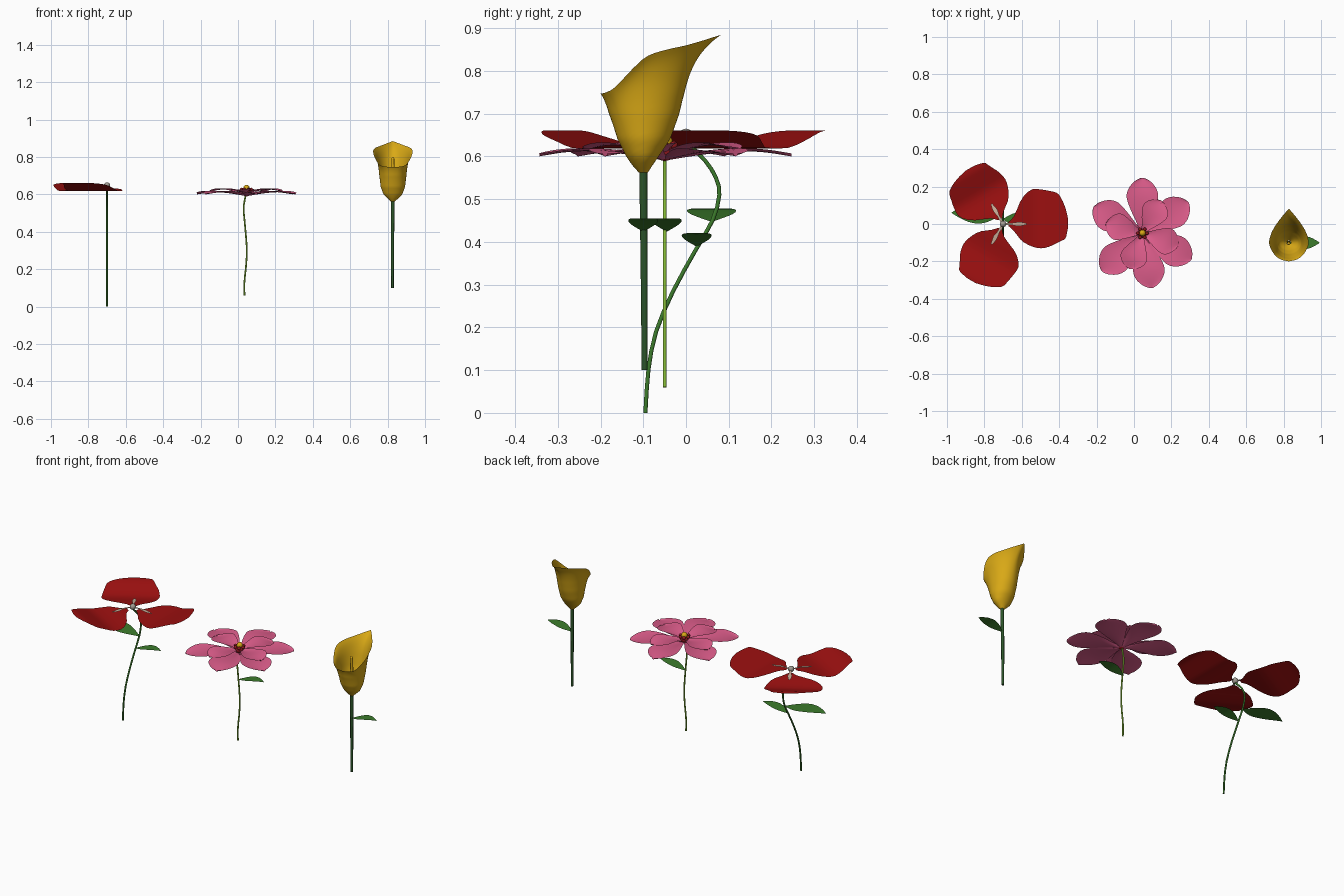
import bpy, bmesh, math
from mathutils import Vector, Matrix

if "Cube" in bpy.data.objects:
    bpy.data.objects.remove(bpy.data.objects["Cube"])


def material(name, rgb):
    m = bpy.data.materials.new(name)
    m.diffuse_color = (*rgb, 1)
    m.use_nodes = True
    m.node_tree.nodes["Principled BSDF"].inputs["Base Color"].default_value = m.diffuse_color
    return m


RED = material("petal red", (.33, .005, .005))
PINK = material("petal pink", (.73, .11, .26))
YELLOW = material("golden yellow", (.70, .40, .008))
LEAF = material("leaf green", (.045, .20, .025))
DARK = material("dark stem green", (.025, .09, .022))
LIME = material("lime stem green", (.25, .52, .04))
BEIGE = material("stamen beige", (.60, .42, .32))
GREY = material("bead grey", (.36, .33, .29))
CRIMSON = material("calyx crimson", (.30, .01, .015))


def spline(table, n):
    """Resample a table of tuples with a Catmull-Rom curve."""
    pts = [Vector(p) for p in table]
    out = []
    for k in range(n + 1):
        f = k / n * (len(pts) - 1)
        i = min(int(f), len(pts) - 2)
        t = f - i
        p1, p2 = pts[i], pts[i + 1]
        p0 = pts[i - 1] if i else p1 * 2 - p2
        p3 = pts[i + 2] if i + 2 < len(pts) else p2 * 2 - p1
        out.append(.5 * (2 * p1 + (p2 - p0) * t + (2 * p0 - 5 * p1 + 4 * p2 - p3) * t * t
                         + (3 * p1 - p0 - 3 * p2 + p3) * t ** 3))
    return out


def grid(name, rows, mat, closed=False, caps=False):
    """Skin rows of points into one smooth surface."""
    m = len(rows[0])
    verts = [p for r in rows for p in r]
    faces = []
    for i in range(len(rows) - 1):
        for j in range(m if closed else m - 1):
            k = (j + 1) % m
            faces.append((i * m + j, i * m + k, (i + 1) * m + k, (i + 1) * m + j))
    if caps:
        faces += [tuple(reversed(range(m))), tuple(range(len(verts) - m, len(verts)))]
    me = bpy.data.meshes.new(name)
    me.from_pydata([tuple(v) for v in verts], [], faces)
    me.materials.append(mat)
    for p in me.polygons:
        p.use_smooth = len(p.vertices) == 4
    ob = bpy.data.objects.new(name, me)
    bpy.context.collection.objects.link(ob)
    return ob


def blade(name, table, mat, origin, angle=0, n=20, cup=0):
    """Petal or leaf: table rows are (distance, low edge, high edge, height)."""
    place = Matrix.Translation(origin) @ Matrix.Rotation(math.radians(angle), 4, 'Z')
    rows = []
    for s, lo, hi, z in [tuple(v) for v in (Vector4(r) for r in resample(table, n))]:
        rows.append([place @ Vector((s, hi + (lo - hi) * j / 8, z + cup * (j / 4 - 1) ** 2))
                     for j in range(9)])
    return grid(name, [r[::-1] for r in rows], mat)


def Vector4(v):
    return v


def resample(table, n):
    return spline(table, n)


def tube(name, path, r0, r1, mat, n=14, sides=10):
    pts = spline(path, n)
    rows = []
    for i, p in enumerate(pts):
        d = pts[min(i + 1, n)] - pts[max(i - 1, 0)]
        q = Vector((0, 0, 1)).rotation_difference(d)
        r = r0 + (r1 - r0) * i / n
        rows.append([p + q @ Vector((r * math.cos(a), r * math.sin(a), 0))
                     for a in (math.tau * j / sides for j in range(sides))])
    return grid(name, rows, mat, closed=True, caps=True)


def ball(name, loc, r, mat, squash=1):
    bm = bmesh.new()
    bmesh.ops.create_uvsphere(bm, u_segments=16, v_segments=10, radius=r)
    me = bpy.data.meshes.new(name)
    for f in bm.faces:
        f.smooth = True
    bm.to_mesh(me)
    bm.free()
    me.materials.append(mat)
    ob = bpy.data.objects.new(name, me)
    ob.location = loc
    ob.scale.z = squash
    bpy.context.collection.objects.link(ob)


def leaf(name, origin, angle, length, width):
    w = width / 2
    shape = [(0, .05, 0), (.15, .5, .009), (.32, .88, .018), (.5, 1, .026),
             (.7, .8, .030), (.87, .4, .030), (1, .02, .027)]
    blade(name, [(s * length, -k * w, k * w, z) for s, k, z in shape], LEAF, origin, angle)


# Red flower: bent stem, two leaves, three broad petals, stamens
tube("red_flower_stem", [(-.70, y, z) for y, z in (
    (-.095, 0), (-.088, .1), (-.07, .19), (-.03, .285), (.022, .38), (.062, .45),
    (.078, .51), (.07, .55), (.045, .59), (0, .635))], .005, .005, LEAF, 18)
leaf("red_flower_small_leaf", (-.70, .025, .39), 0, .17, .07)
leaf("red_flower_large_leaf", (-.70, .06, .448), 180, .275, .115)
red_petal = [(.03, -.012, .012, .637), (.06, -.04, .045, .635), (.10, -.09, .135, .630),
             (.15, -.118, .183, .621), (.20, -.13, .185, .620), (.25, -.12, .176, .636),
             (.29, -.10, .165, .650), (.315, -.088, .13, .658), (.335, -.075, .08, .661),
             (.347, -.02, .03, .661)]
stamen = [(.005, -.007, .007, .646), (.05, -.006, .006, .648), (.08, -.012, .011, .645),
          (.105, -.008, .009, .641), (.125, -.004, .004, .640)]
for i in range(3):
    blade(f"red_petal_{i + 1}", red_petal, RED, (-.70, 0, 0), 120 * i)
    blade(f"red_flower_stamen_{i + 1}", stamen, BEIGE, (-.70, 0, 0), 120 * i, 8)
ball("red_flower_bead", (-.70, 0, .648), .017, GREY)

# Pink flower: wavy stem, one leaf, six outer and four inner petals
tube("pink_flower_stem", [(x, -.05, z) for x, z in (
    (.035, .06), (.034, .13), (.045, .24), (.046, .33), (.036, .45), (.030, .53),
    (.042, .60))], .0045, .0045, LIME)
leaf("pink_flower_leaf", (.035, -.045, .425), 0, .17, .07)
pink_shape = [(.01, .012, .598), (.06, .032, .606), (.12, .060, .614), (.19, .084, .618),
              (.24, .074, .615), (.28, .040, .609), (.297, .006, .606)]
for i, a in enumerate((90, 34, -28, -80, 223, 152)):
    blade(f"pink_outer_petal_{i + 1}", [(s, -w, w, z - .006) for s, w, z in pink_shape],
          PINK, (.045, -.05, .0004 * (i % 2)), a, 16, .007)
for i, a in enumerate((60, -18, 165, 250)):
    blade(f"pink_inner_petal_{i + 1}",
          [(s * .68, -w * .85, w * .85, z + .008) for s, w, z in pink_shape],
          PINK, (.045, -.05, 0), a, 16, .007)
ball("pink_flower_calyx", (.045, -.05, .611), .024, CRIMSON, .9)
for i in range(6):
    a = math.tau * i / 6
    ball(f"pink_flower_anther_{i + 1}",
         (.045 + .025 * math.cos(a), -.05 + .025 * math.sin(a), .627), .009, CRIMSON)
ball("pink_flower_knob", (.045, -.048, .634), .017, YELLOW)

# Yellow trumpet flower: straight stem, one leaf, flaring funnel, spadix
CX, CY = .828, -.10
tube("trumpet_stem", [(.826, -.097, .10), (.826, -.098, .33), (CX, CY, .58)], .007, .010, DARK)
leaf("trumpet_leaf", (CX, -.10, .425), 0, .165, .07)
# Body: height, side half-width, front depth, back depth
body = [(.563, .011, .011, .011), (.58, .030, .026, .022), (.60, .050, .040, .036),
        (.64, .065, .060, .063), (.70, .072, .078, .084), (.75, .075, .086, .094),
        (.80, .077, .088, .101), (.89, .077, .088, .112)]


def body_at(z):
    for a, b in zip(body, body[1:]):
        if z <= b[0]:
            break
    t = (z - a[0]) / (b[0] - a[0])
    return [p + (q - p) * t for p, q in zip(a, b)][1:]


# Rim from front to back: side offset, y offset, height
rim = [(0, -.100, .748), (.042, -.090, .749), (.075, -.066, .762), (.100, -.025, .805),
       (.105, .010, .835), (.092, .055, .850), (.066, .100, .860), (.032, .145, .873),
       (0, .182, .885)]
half = spline(rim, 24)
around = [(math.pi * i / 24, p, 1) for i, p in enumerate(half)]
around += [(math.pi * i / 24, half[i], -1) for i in range(23, 0, -1)]
rows = []
for k in range(25):
    v = k / 24
    row = []
    for th, p, side in around:
        def on_body(z):
            w, f, b = body_at(z)
            c = math.cos(th)
            return Vector((w * math.sin(th), -c * (f if c > 0 else b), z))
        z = .563 + (p.z - .563) * v
        q = on_body(z) + (p - on_body(p.z)) * v ** 6
        row.append(Vector((CX + side * q.x, CY + q.y, q.z)))
    rows.append(row)
grid("trumpet_funnel", rows, YELLOW, closed=True)
tube("trumpet_spadix", [(CX, CY, .57), (CX, CY, .69), (CX, CY - .004, .79)], .009, .008, YELLOW, 8)
ball("trumpet_spadix_tip", (CX, CY - .004, .79), .008, YELLOW)
